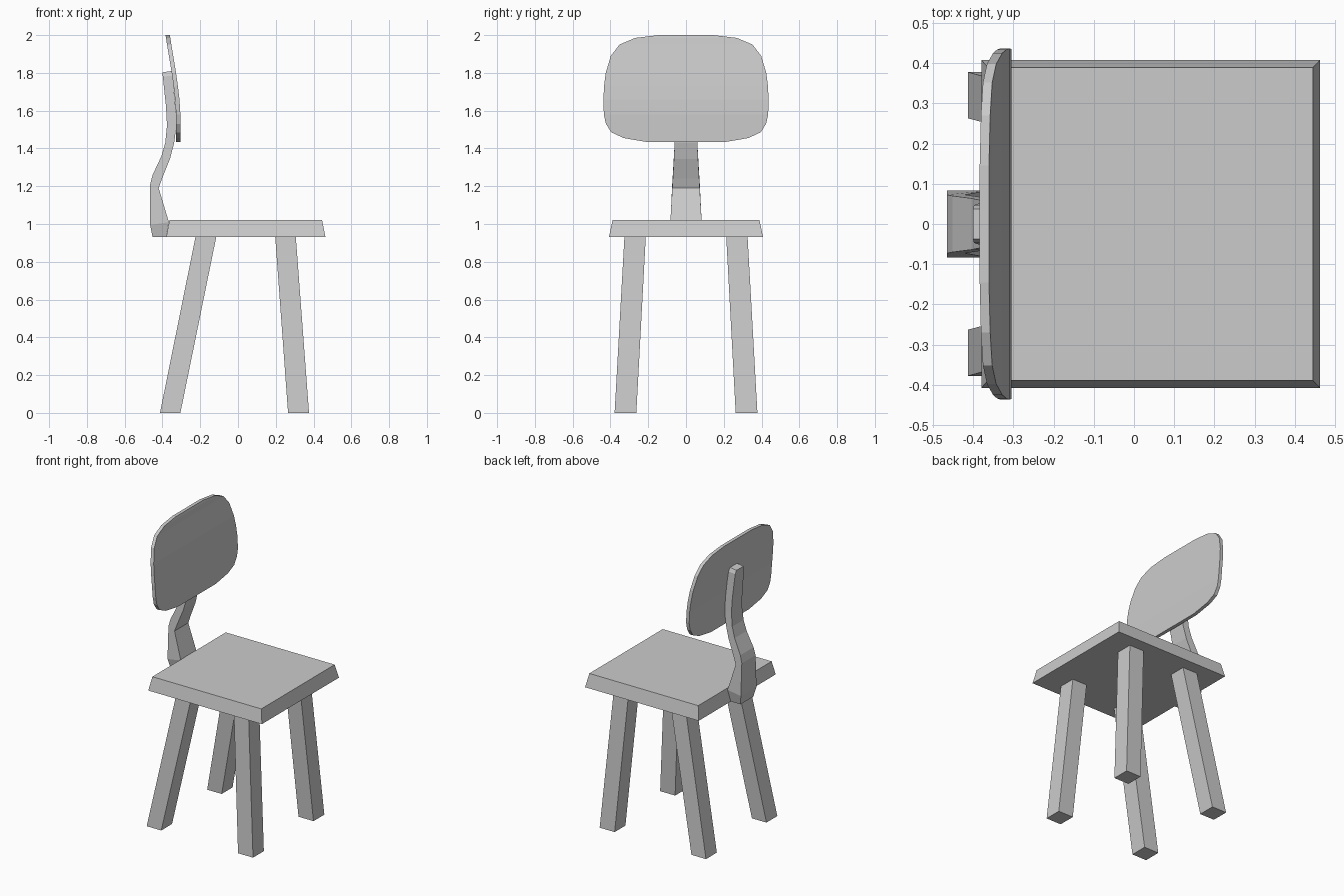
import bpy, bmesh


def loft(name, rings):
    """Join successive four-cornered rings into a closed solid."""
    bm = bmesh.new()
    rows = [[bm.verts.new(p) for p in ring] for ring in rings]
    for a, b in zip(rows, rows[1:]):
        for i in range(4):
            j = (i + 1) % 4
            bm.faces.new((a[i], a[j], b[j], b[i]))
    bm.faces.new(rows[0][::-1])
    bm.faces.new(rows[-1])
    bmesh.ops.recalc_face_normals(bm, faces=bm.faces[:])
    mesh = bpy.data.meshes.new(name)
    bm.to_mesh(mesh)
    bm.free()
    obj = bpy.data.objects.new(name, mesh)
    bpy.context.collection.objects.link(obj)
    return obj


def rect(x0, x1, y0, y1, z):
    return [(x0, y0, z), (x1, y0, z), (x1, y1, z), (x0, y1, z)]


def slab(back, front, w):
    """Ring through a back and a front (x, z) point, half-width w."""
    (xb, zb), (xf, zf) = back, front
    return [(xb, -w, zb), (xf, -w, zf), (xf, w, zf), (xb, w, zb)]


# Seat with bevelled front and sides
loft("seat", [rect(-0.38, 0.463, -0.408, 0.408, 0.93),
              rect(-0.363, 0.445, -0.389, 0.389, 1.02)])

# Splayed legs: foot x range, top x range
for part, foot, top in (("back_leg", (-0.413, -0.305), (-0.225, -0.115)),
                        ("front_leg", (0.265, 0.376), (0.197, 0.306))):
    for side, s in (("left", -1), ("right", 1)):
        loft(f"{part}_{side}", [rect(*foot, s * 0.263, s * 0.378, 0),
                                rect(*top, s * 0.213, s * 0.326, 0.932)])

# Curved back support, tapering upwards
loft("back_support", [slab(b, f, w) for b, f, w in (
    ((-0.452, 0.93), (-0.38, 0.93), 0.068),
    ((-0.465, 0.995), (-0.366, 1.01), 0.083),
    ((-0.465, 1.21), (-0.42, 1.19), 0.073),
    ((-0.452, 1.26), (-0.402, 1.24), 0.070),
    ((-0.405, 1.36), (-0.36, 1.345), 0.064),
    ((-0.385, 1.43), (-0.338, 1.43), 0.060),
    ((-0.376, 1.52), (-0.326, 1.52), 0.056),
    ((-0.381, 1.62), (-0.331, 1.62), 0.053),
    ((-0.398, 1.78), (-0.346, 1.785), 0.047),
    ((-0.401, 1.803), (-0.349, 1.81), 0.037))])

# Rounded backrest: height, half-width, front x
loft("backrest", [slab((x - 0.023, z), (x, z), w) for z, w, x in (
    (1.433, 0.20, -0.305), (1.455, 0.33, -0.305), (1.485, 0.395, -0.305),
    (1.53, 0.424, -0.305), (1.58, 0.435, -0.305), (1.66, 0.437, -0.31),
    (1.73, 0.434, -0.318), (1.80, 0.425, -0.328), (1.89, 0.398, -0.343),
    (1.95, 0.352, -0.353), (1.985, 0.27, -0.358), (2.0, 0.145, -0.361))])
